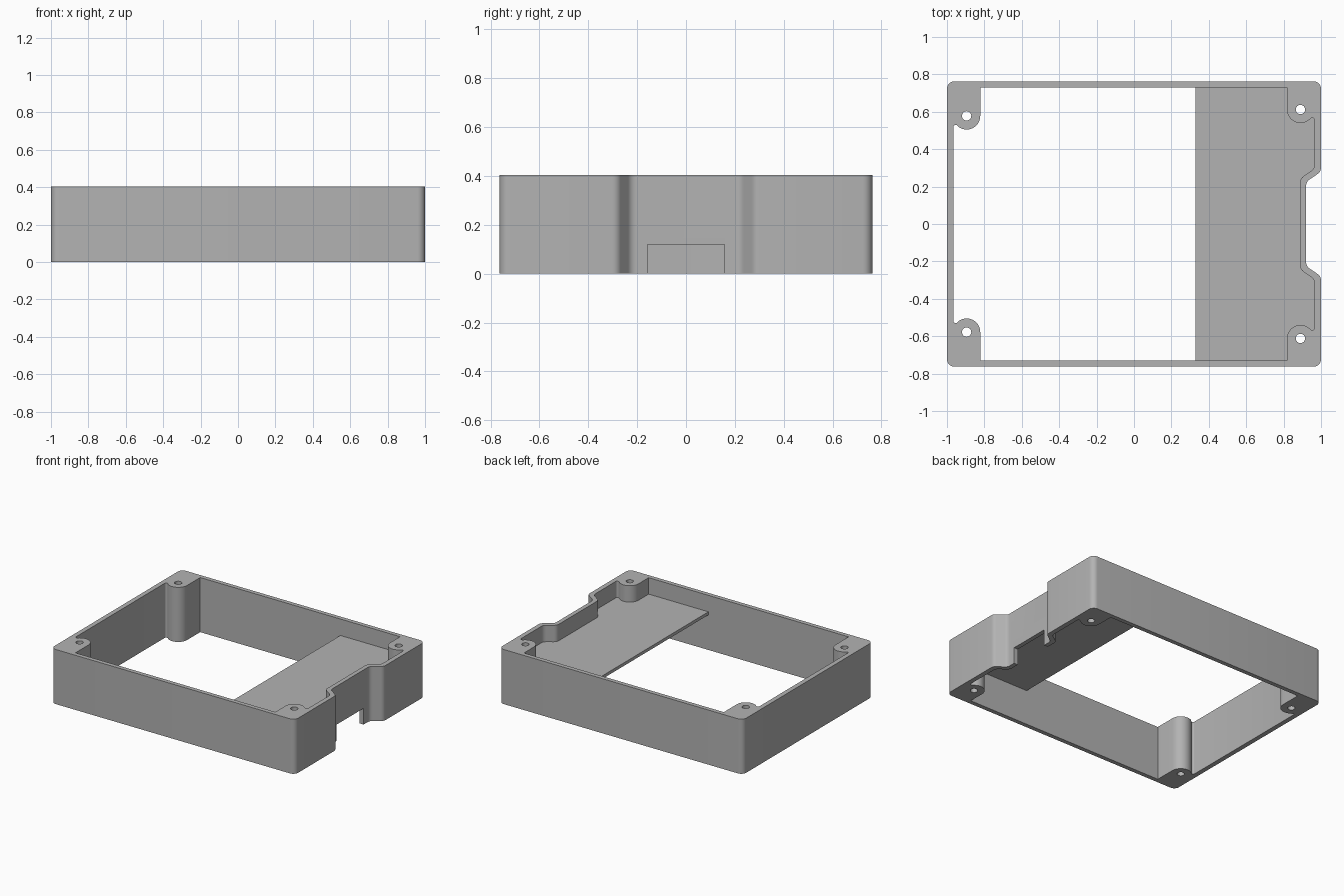
import bpy, bmesh, math
from mathutils import Vector

if "Cube" in bpy.data.objects:
    bpy.data.objects.remove(bpy.data.objects["Cube"], do_unlink=True)

HEIGHT, HALF_Y, INNER_Y = 0.405, 0.763, 0.731

grey = bpy.data.materials.new("plain_grey")
grey.use_nodes = True
grey.diffuse_color = (0.45, 0.45, 0.45, 1)
grey.node_tree.nodes["Principled BSDF"].inputs["Base Color"].default_value = grey.diffuse_color


def arc(cx, cy, r, start, end, steps):
    """Points along an arc, with no extra rounding."""
    angles = [math.radians(start + (end - start) * i / steps) for i in range(steps + 1)]
    return [(cx + r * math.cos(a), cy + r * math.sin(a), 0) for a in angles]


def rounded(corners, steps=6):
    """Round each (x, y, radius) corner with a circular arc."""
    out = []
    for i, (x, y, r) in enumerate(corners):
        p = Vector((x, y))
        if r == 0:
            out.append(p)
            continue
        u = (Vector(corners[i - 1][:2]) - p).normalized()
        v = (Vector(corners[(i + 1) % len(corners)][:2]) - p).normalized()
        half = u.angle(v) / 2
        a, b = p + u * r / math.tan(half), p + v * r / math.tan(half)
        w = math.sin(half)
        for k in range(steps + 1):
            t = k / steps
            c0, c1, c2 = (1 - t) ** 2, 2 * t * (1 - t) * w, t * t
            out.append((a * c0 + p * c1 + b * c2) / (c0 + c1 + c2))
    return out


def mirror_y(half):
    return half + [(x, -y, r) for x, y, r in reversed(half)]


def extrude(name, loops, low, high):
    """Solid from a flat outline (with hole loops) between two heights."""
    curve = bpy.data.curves.new(name + "_outline", "CURVE")
    curve.dimensions, curve.fill_mode = "2D", "BOTH"
    curve.extrude = (high - low) / 2
    for loop in loops:
        spline = curve.splines.new("POLY")
        spline.points.add(len(loop) - 1)
        for point, p in zip(spline.points, loop):
            point.co = (p[0], p[1], 0, 1)
        spline.use_cyclic_u = True
    temp = bpy.data.objects.new(name + "_outline", curve)
    bpy.context.collection.objects.link(temp)
    bpy.context.view_layer.update()
    mesh = bpy.data.meshes.new_from_object(temp.evaluated_get(bpy.context.evaluated_depsgraph_get()))
    bpy.data.objects.remove(temp, do_unlink=True)
    bm = bmesh.new()
    bm.from_mesh(mesh)
    bmesh.ops.remove_doubles(bm, verts=bm.verts, dist=1e-5)
    bmesh.ops.recalc_face_normals(bm, faces=bm.faces)
    bmesh.ops.translate(bm, verts=bm.verts, vec=(0, 0, (low + high) / 2))
    bm.to_mesh(mesh)
    bm.free()
    mesh.materials.clear()
    mesh.materials.append(grey)
    obj = bpy.data.objects.new(name, mesh)
    bpy.context.collection.objects.link(obj)
    return obj


# Outer outline with the recess on the +x side
outer = rounded(mirror_y([(0.92, 0.225, 0.04), (1, 0.28, 0.04),
                          (1, HALF_Y, 0.04), (-1, HALF_Y, 0.04)]))

# Inner outline: wall, screw bosses in the corners, and small relief grooves
right_half = [(0.888, 0.243, 0.04), (0.965, 0.296, 0.04), (0.965, 0.58, 0.012)]
right_half += arc(0.89, 0.612, 0.072, -50, -180, 14) + [(0.818, INNER_Y, 0)]
left_half = [(-0.822, INNER_Y, 0)] + arc(-0.895, 0.578, 0.073, 0, -125, 14)
left_half += [(-0.965, 0.55, 0.012)]
inner = rounded(mirror_y(right_half + left_half))

# Screw holes
holes = [[p[:2] for p in arc(x, s * y, 0.025, 0, 345, 23)]
         for x, y in ((0.89, 0.612), (-0.895, 0.578)) for s in (1, -1)]

frame = extrude("case_frame", [outer, inner] + holes, 0, HEIGHT)

# Port opening at the foot of the recessed wall
cutter = extrude("port_cutter", [[(0.8, -0.157), (1.1, -0.157), (1.1, 0.157), (0.8, 0.157)]], -0.1, 0.12)
cut = frame.modifiers.new("port_opening", "BOOLEAN")
cut.operation, cut.object, cut.solver = "DIFFERENCE", cutter, "EXACT"
bpy.context.view_layer.update()
frame_mesh = bpy.data.meshes.new_from_object(frame.evaluated_get(bpy.context.evaluated_depsgraph_get()))
frame.modifiers.clear()
frame.data = frame_mesh
bpy.data.objects.remove(cutter, do_unlink=True)

# Thin shelf fitted against the inside of the +x wall
shelf_outline = rounded(mirror_y(right_half + [(0.328, INNER_Y, 0)]))
shelf = extrude("shelf", [shelf_outline], 0.26, 0.283)

# Smooth the rounded walls, keep real edges sharp
bpy.ops.object.select_all(action="DESELECT")
for obj in (frame, shelf):
    obj.select_set(True)
bpy.context.view_layer.objects.active = frame
bpy.ops.object.shade_smooth_by_angle(angle=math.radians(30))
